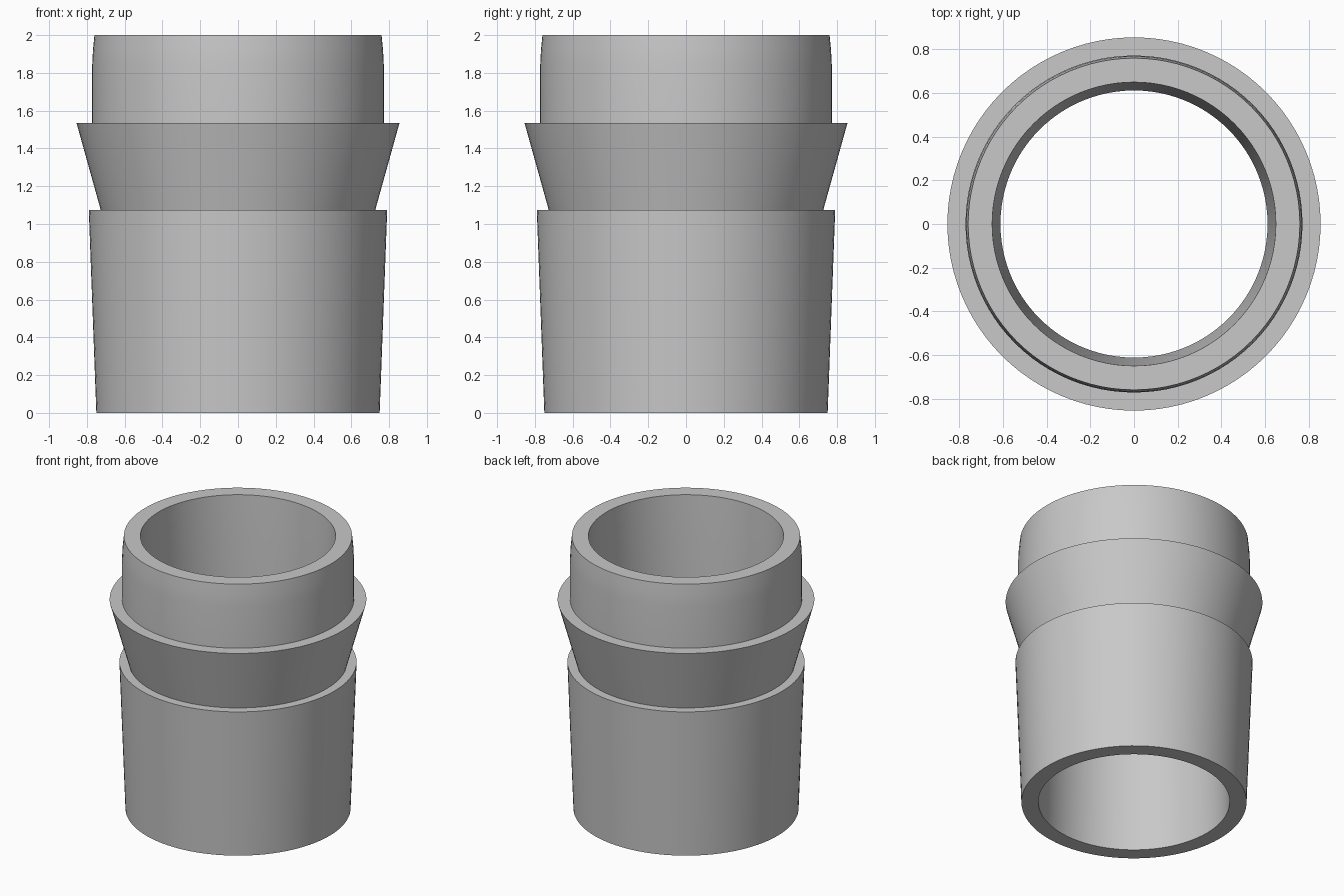
import bpy, bmesh, math

cube = bpy.data.objects.get("Cube")
if cube:
    bpy.data.objects.remove(cube, do_unlink=True)

SEGMENTS = 96

grey = bpy.data.materials.new("mid_grey")
grey.use_nodes = True
colour = (0.58, 0.58, 0.58, 1)
grey.diffuse_color = colour
grey.node_tree.nodes["Principled BSDF"].inputs["Base Color"].default_value = colour


def lathe(name, profile):
    """Revolve a closed (radius, height) profile about z."""
    bm = bmesh.new()
    rings = []
    for i in range(SEGMENTS):
        a = math.tau * i / SEGMENTS
        rings.append([bm.verts.new((r * math.cos(a), r * math.sin(a), z))
                      for r, z in profile])
    n = len(profile)
    for i, ring in enumerate(rings):
        following = rings[(i + 1) % SEGMENTS]
        for j in range(n):
            k = (j + 1) % n
            bm.faces.new((ring[j], following[j], following[k], ring[k]))
    bmesh.ops.recalc_face_normals(bm, faces=bm.faces)
    mesh = bpy.data.meshes.new(name)
    bm.to_mesh(mesh)
    bm.free()
    mesh.materials.append(grey)
    obj = bpy.data.objects.new(name, mesh)
    bpy.context.collection.objects.link(obj)
    bpy.ops.object.select_all(action="DESELECT")
    obj.select_set(True)
    bpy.context.view_layer.objects.active = obj
    bpy.ops.object.shade_smooth_by_angle(angle=math.radians(30))
    return obj


# Tapered lower body, flared collar, upper rim with eased lip
outer_wall = [(0.75, 0), (0.79, 1.075), (0.727, 1.075), (0.855, 1.535),
              (0.772, 1.535), (0.772, 1.84), (0.768, 1.92), (0.76, 2)]
# Bore narrowing towards the neck from both ends
inner_wall = [(0.65, 2), (0.612, 1.075), (0.637, 0)]

lathe("collared_sleeve", outer_wall + inner_wall)
